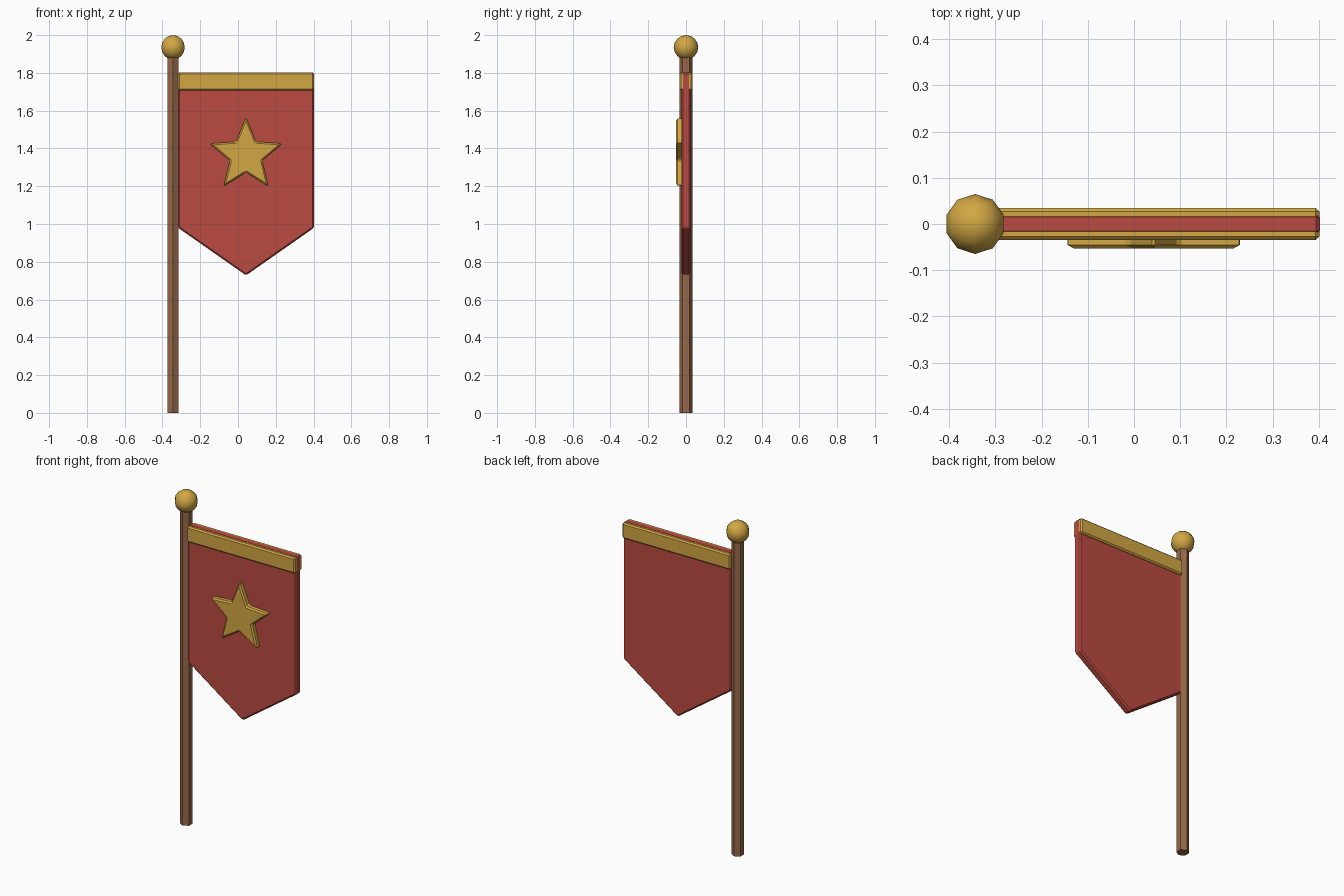
import bpy
import bmesh
from math import sin, cos, pi

cube = bpy.data.objects.get("Cube")
if cube:
    bpy.data.objects.remove(cube, do_unlink=True)


def material(name, rgb):
    mat = bpy.data.materials.new(name)
    mat.use_nodes = True
    mat.diffuse_color = (*rgb, 1)
    mat.node_tree.nodes["Principled BSDF"].inputs["Base Color"].default_value = (*rgb, 1)
    return mat


gold = material("gold", (0.65, 0.39, 0.058))
red = material("red cloth", (0.5, 0.07, 0.052))
wood = material("brown wood", (0.31, 0.14, 0.068))

POLE_X = -0.344
CLOTH_X = 0.0425
BEVEL = 0.008


def plate(name, outline, y_front, y_back, mat):
    """Extrude an x-z outline along y and chamfer its edges."""
    bm = bmesh.new()
    face = bm.faces.new([bm.verts.new((x, y_front, z)) for x, z in outline])
    moved = bmesh.ops.extrude_face_region(bm, geom=[face])["geom"]
    verts = [v for v in moved if isinstance(v, bmesh.types.BMVert)]
    bmesh.ops.translate(bm, verts=verts, vec=(0, y_back - y_front, 0))
    bmesh.ops.recalc_face_normals(bm, faces=bm.faces)
    mesh = bpy.data.meshes.new(name)
    bm.to_mesh(mesh)
    bm.free()
    mesh.materials.append(mat)
    obj = bpy.data.objects.new(name, mesh)
    bpy.context.collection.objects.link(obj)
    mod = obj.modifiers.new("chamfer", "BEVEL")
    mod.width = BEVEL
    mod.segments = 1
    mod.limit_method = "ANGLE"
    return obj


# Six-sided pole
bpy.ops.mesh.primitive_cylinder_add(vertices=6, radius=0.035, depth=1.9,
                                    location=(POLE_X, 0, 0.95))
pole = bpy.context.object
pole.name = "pole"
pole.data.materials.append(wood)

# Ball on top of the pole
bpy.ops.mesh.primitive_uv_sphere_add(segments=10, ring_count=8, radius=0.065,
                                     location=(POLE_X, 0, 1.935))
ball = bpy.context.object
ball.name = "finial_ball"
ball.data.materials.append(gold)
bpy.ops.object.shade_smooth()

# Pointed cloth, its top and end just proud of the band
half = 0.36
left, right = CLOTH_X - half, CLOTH_X + half
plate("banner_cloth",
      [(left, 1.803), (right, 1.803), (right, 0.98), (CLOTH_X, 0.728), (left, 0.98)],
      -0.023, 0.023, red)

# Band across the top
plate("top_band",
      [(left, 1.802), (right - 0.001, 1.802), (right - 0.001, 1.708), (left, 1.708)],
      -0.035, 0.035, gold)

# Five-pointed star on the front
star = []
for i in range(10):
    r = 0.09 if i % 2 else 0.203
    a = i * pi / 5
    star.append((CLOTH_X + r * sin(a), 1.363 + r * cos(a)))
plate("star", star, -0.053, -0.012, gold)
